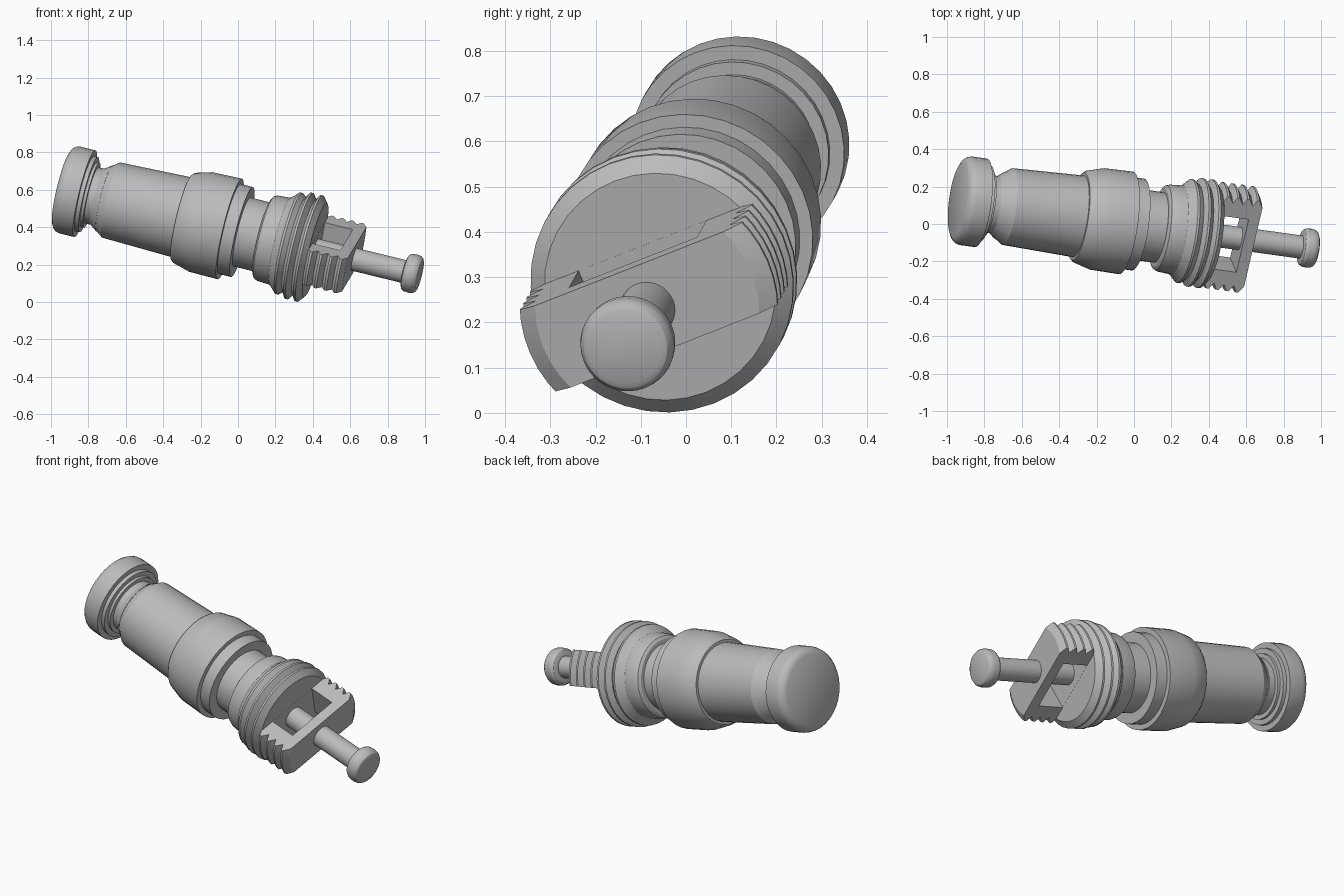
import bpy, bmesh, math
from mathutils import Matrix, Vector

if "Cube" in bpy.data.objects:
    bpy.data.objects.remove(bpy.data.objects["Cube"], do_unlink=True)

# One plain metal material
metal = bpy.data.materials.new("grey metal")
metal.use_nodes = True
GREY = (0.5, 0.5, 0.5, 1)
metal.diffuse_color = GREY
metal.node_tree.nodes["Principled BSDF"].inputs["Base Color"].default_value = GREY

# Tilted frame: local x runs along the axis, y across the bridge, z through it
axis = Vector((0.963, -0.133, -0.235)).normalized()
across = Vector((0.213, 0.909, 0.357))
across = (across - axis * across.dot(axis)).normalized()
normal = axis.cross(across)
FRAME = Matrix.Translation((0, 0, 0.38)) @ Matrix((axis, across, normal)).transposed().to_4x4()


def lathe(profile, segs=36):
    """Closed solid of revolution around local x from (position, radius) pairs."""
    bm = bmesh.new()
    rings = []
    for s, r in profile:
        rings.append([bm.verts.new((s, r * math.cos(a), r * math.sin(a)))
                      for a in (2 * math.pi * i / segs for i in range(segs))])
    for a, b in zip(rings, rings[1:]):
        for i in range(segs):
            j = (i + 1) % segs
            bm.faces.new((a[i], a[j], b[j], b[i]))
    bm.faces.new(rings[0])
    bm.faces.new(rings[-1])
    bmesh.ops.recalc_face_normals(bm, faces=bm.faces)
    return bm


def finish(name, bm):
    mesh = bpy.data.meshes.new(name)
    bm.to_mesh(mesh)
    bm.free()
    mesh.materials.append(metal)
    obj = bpy.data.objects.new(name, mesh)
    bpy.context.collection.objects.link(obj)
    return obj


def smooth(obj):
    obj.data.transform(FRAME)
    bpy.ops.object.select_all(action='DESELECT')
    obj.select_set(True)
    bpy.context.view_layer.objects.active = obj
    bpy.ops.object.shade_smooth_by_angle(angle=math.radians(28))


def threads(start, count, crest, root, pitch=0.055):
    """V-shaped ridges: root and crest points alternating along the axis."""
    pts = []
    for i in range(count):
        s = start + i * pitch
        pts += [(s - pitch * 0.45, root), (s - 0.006, crest), (s + 0.006, crest)]
    return pts


# Turned parts
parts = {
    "end_cap": [(-0.978, 0.20), (-0.967, 0.222), (-0.952, 0.234), (-0.935, 0.239),
                (-0.85, 0.239), (-0.85, 0.207), (-0.828, 0.207), (-0.828, 0.178),
                (-0.812, 0.178), (-0.812, 0.15)],
    "neck": [(-0.83, 0.153), (-0.778, 0.155), (-0.74, 0.183), (-0.74, 0.1)],
    "body": [(-0.775, 0.155), (-0.703, 0.207), (-0.29, 0.221), (-0.29, 0.1)],
    "sleeve": [(-0.31, 0.21), (-0.31, 0.236), (-0.295, 0.249), (-0.205, 0.274),
               (-0.045, 0.277), (-0.045, 0.248), (0.022, 0.248), (0.022, 0.1)],
    "shaft": [(0.0, 0.19), (0.16, 0.19)],
    "threaded_collar": [(0.138, 0.18), (0.138, 0.212), (0.148, 0.228), (0.165, 0.235),
                        (0.235, 0.24), (0.25, 0.252), (0.277, 0.28), (0.289, 0.28)]
                       + threads(0.34, 2, 0.293, 0.26) + [(0.43, 0.258)],
    "pin": [(0.40, 0.062), (0.925, 0.062), (0.925, 0.08), (0.931, 0.094), (0.945, 0.103),
            (0.975, 0.105), (0.992, 0.102), (1.004, 0.093), (1.01, 0.08)],
}
for name, profile in parts.items():
    smooth(finish(name, lathe(profile)))

# Threaded bridge: ridged cylinder trimmed to two flats, then a window through it
bm = lathe([(0.41, 0.255)] + threads(0.45, 4, 0.288, 0.255) + [(0.645, 0.25)], 48)
for side in (1, -1):
    cut = bmesh.ops.bisect_plane(bm, geom=bm.verts[:] + bm.edges[:] + bm.faces[:],
                                 plane_co=(0, 0, side * 0.1), plane_no=(0, 0, side),
                                 clear_outer=True)
    edges = [e for e in cut["geom_cut"] if isinstance(e, bmesh.types.BMEdge)]
    bmesh.ops.contextual_create(bm, geom=edges)
bmesh.ops.recalc_face_normals(bm, faces=bm.faces)
bridge = finish("bridge", bm)

bm = bmesh.new()
bmesh.ops.create_cube(bm, size=1, matrix=Matrix.Translation((0.508, 0, 0))
                      @ Matrix.Diagonal((0.155, 0.31, 0.5, 1)))
cutter = finish("window_cutter", bm)
cutter.hide_render = True
mod = bridge.modifiers.new("window", 'BOOLEAN')
mod.operation = 'DIFFERENCE'
mod.solver = 'EXACT'
mod.object = cutter
bpy.context.view_layer.objects.active = bridge
bpy.ops.object.modifier_apply(modifier="window")
bpy.data.objects.remove(cutter, do_unlink=True)
smooth(bridge)
